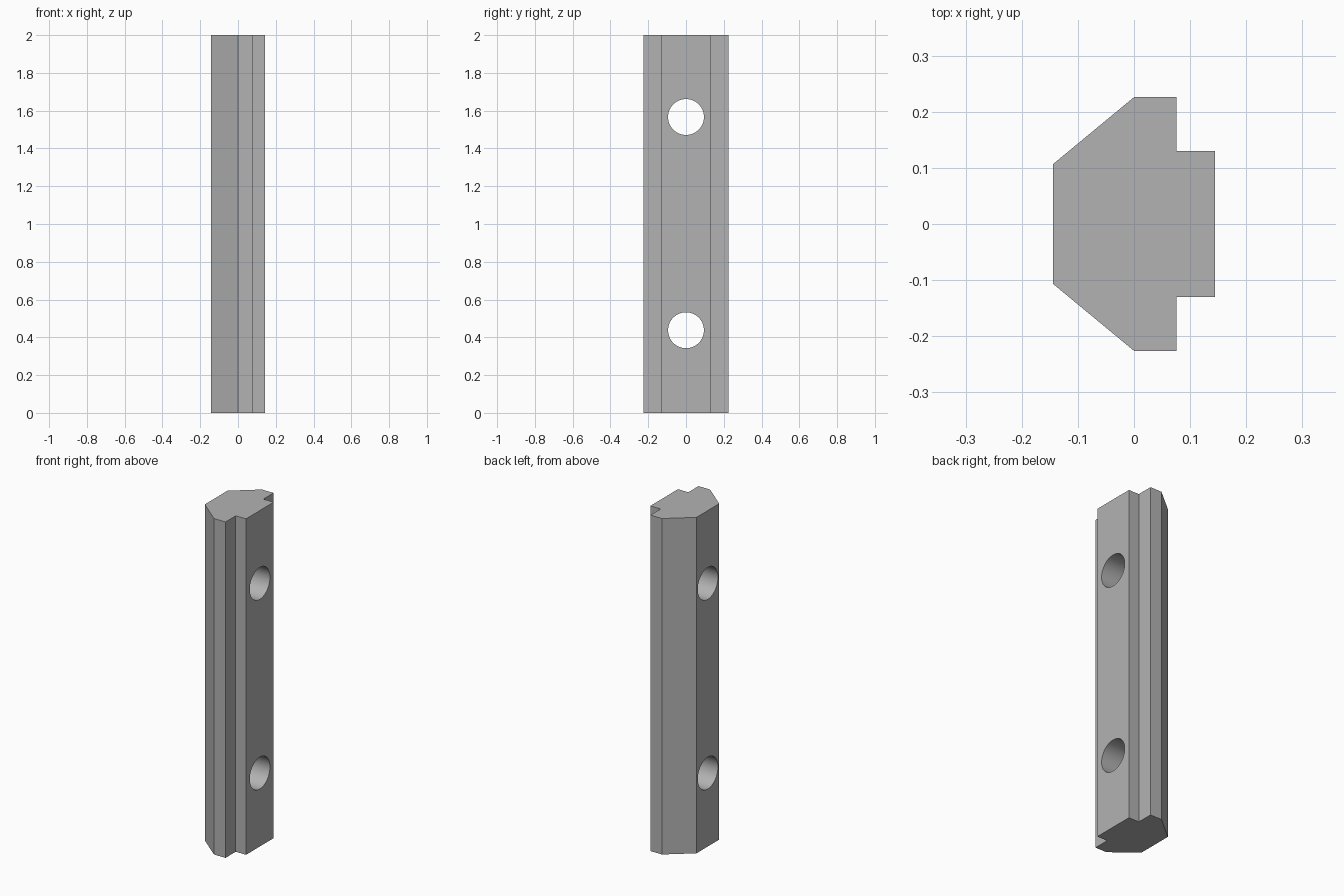
import bpy
import bmesh
from math import radians
from mathutils import Matrix

cube = bpy.data.objects.get("Cube")
if cube:
    bpy.data.objects.remove(cube, do_unlink=True)

LENGTH = 2.0
HOLE_RADIUS = 0.095
HOLE_HEIGHTS = (0.4375, 1.5665)

# Plain grey metal
metal = bpy.data.materials.new("grey metal")
metal.use_nodes = True
grey = (0.45, 0.45, 0.45, 1)
metal.diffuse_color = grey
metal.node_tree.nodes["Principled BSDF"].inputs["Base Color"].default_value = grey


def add_object(name, bm):
    bmesh.ops.recalc_face_normals(bm, faces=bm.faces[:])
    mesh = bpy.data.meshes.new(name)
    bm.to_mesh(mesh)
    bm.free()
    mesh.materials.append(metal)
    obj = bpy.data.objects.new(name, mesh)
    bpy.context.collection.objects.link(obj)
    return obj


# Slot nut bar: half section mirrored in y, extruded upward
half = [(-0.144, 0.107), (0, 0.226), (0.076, 0.226), (0.076, 0.13), (0.144, 0.13)]
section = half + [(x, -y) for x, y in reversed(half)]
bm = bmesh.new()
base = bm.faces.new([bm.verts.new((x, y, 0)) for x, y in section])
top = bmesh.ops.extrude_face_region(bm, geom=[base], use_keep_orig=True)["geom"]
bmesh.ops.translate(bm, vec=(0, 0, LENGTH),
                    verts=[v for v in top if isinstance(v, bmesh.types.BMVert)])
bar = add_object("slot_nut_bar", bm)

# Two round holes through the bar along x
bm = bmesh.new()
for z in HOLE_HEIGHTS:
    bmesh.ops.create_cone(bm, cap_ends=True, segments=64, depth=1,
                          radius1=HOLE_RADIUS, radius2=HOLE_RADIUS,
                          matrix=Matrix.Translation((0, 0, z)) @ Matrix.Rotation(radians(90), 4, "Y"))
cutter = add_object("hole_cutter", bm)
cutter.hide_render = True

cut = bar.modifiers.new("holes", "BOOLEAN")
cut.operation = "DIFFERENCE"
cut.solver = "EXACT"
cut.object = cutter

# Apply the cut, then smooth only the hole walls
bpy.ops.object.select_all(action="DESELECT")
bar.select_set(True)
bpy.context.view_layer.objects.active = bar
bpy.ops.object.modifier_apply(modifier=cut.name)
bpy.data.objects.remove(cutter, do_unlink=True)
bpy.ops.object.shade_smooth_by_angle(angle=radians(30))
